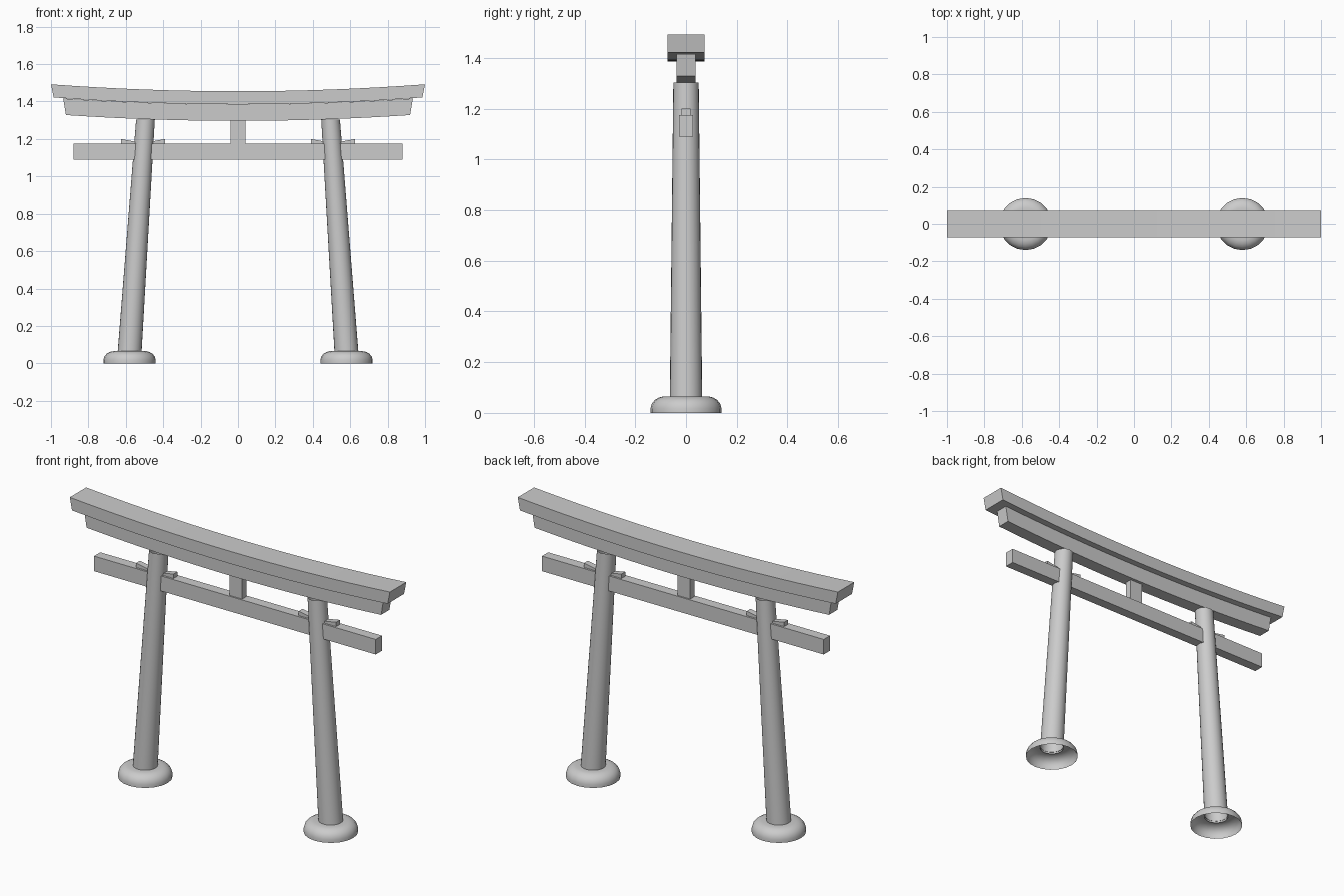
import bpy, math

if "Cube" in bpy.data.objects:
    bpy.data.objects.remove(bpy.data.objects["Cube"])


def make(name, verts, faces, smooth=False):
    me = bpy.data.meshes.new(name)
    me.from_pydata(verts, [], faces)
    ob = bpy.data.objects.new(name, me)
    bpy.context.collection.objects.link(ob)
    if smooth:
        bpy.ops.object.select_all(action='DESELECT')
        ob.select_set(True)
        bpy.context.view_layer.objects.active = ob
        bpy.ops.object.shade_smooth_by_angle(angle=math.radians(40))
    return ob


def prism(name, outline, depth):
    """Extrude an x-z outline (counter-clockwise from the front) over y = +-depth."""
    n = len(outline)
    verts = [(x, -depth, z) for x, z in outline] + [(x, depth, z) for x, z in outline]
    faces = [tuple(range(n)), tuple(range(2 * n - 1, n - 1, -1))]
    faces += [(i, i + n, (i + 1) % n + n, (i + 1) % n) for i in range(n)]
    return make(name, verts, faces)


def box(name, x0, x1, z0, z1, depth):
    return prism(name, [(x0, z0), (x1, z0), (x1, z1), (x0, z1)], depth)


def tube(name, rings, sides):
    """Open surface through rings of (centre x, z, radius), bottom to top."""
    verts = [(x + r * math.cos(2 * math.pi * i / sides), r * math.sin(2 * math.pi * i / sides), z)
             for x, z, r in rings for i in range(sides)]
    faces = [(k * sides + i, k * sides + (i + 1) % sides,
              (k + 1) * sides + (i + 1) % sides, (k + 1) * sides + i)
             for k in range(len(rings) - 1) for i in range(sides)]
    return make(name, verts, faces, True)


def curved_beam(name, low_x, top_x, low, top, rise, depth, seg=16):
    """Beam sagging in the middle: low/top are the middle heights."""
    n = 2 * seg + 2
    verts, faces = [], []
    for i in range(seg + 1):
        t = 2 * i / seg - 1
        for hx, z, y in ((low_x, low, -depth), (low_x, low, depth),
                         (top_x, top, depth), (top_x, top, -depth)):
            verts.append((t * hx, y, z + rise * t * t))
    for i in range(seg):
        a, b = 4 * i, 4 * i + 4
        faces += [(a + j, b + j, b + (j + 1) % 4, a + (j + 1) % 4)[::-1] for j in range(4)]
    faces += [(0, 1, 2, 3), (4 * seg + 3, 4 * seg + 2, 4 * seg + 1, 4 * seg)]
    ob = make(name, verts, faces)
    ob.data.validate()
    return ob


# Curved top rail and the narrower lintel under it
beams = [curved_beam("top_rail", 0.986, 1.0, 1.385, 1.455, 0.037, 0.073),
         curved_beam("upper_lintel", 0.92, 0.935, 1.297, 1.385, 0.031, 0.037)]

# Consistent outward normals on the beams
import bmesh
for ob in beams:
    bm = bmesh.new()
    bm.from_mesh(ob.data)
    bmesh.ops.recalc_face_normals(bm, faces=bm.faces)
    bm.to_mesh(ob.data)
    bm.free()

# Straight tie beam and centre strut
box("tie_beam", -0.88, 0.88, 1.09, 1.175, 0.028)
box("centre_strut", -0.04, 0.04, 1.17, 1.305, 0.02)

base_profile = [(0.14, 0.0), (0.14, 0.018), (0.135, 0.036), (0.123, 0.051),
                (0.106, 0.061), (0.088, 0.065), (0.062, 0.065)]

for side, s in (("left", -1), ("right", 1)):
    # Leaning tapered pillar
    tube(side + "_pillar", [(s * 0.58, 0.055, 0.064), (s * 0.495, 1.303, 0.05)], 24)
    # Rounded hollow foot
    tube(side + "_foot", [(s * 0.58, z, r) for r, z in base_profile], 20)
    # Wedges either side of the pillar, thick end outwards
    c = s * 0.508
    prism(side + "_wedge_a", [(c, 1.172), (c + 0.117, 1.172), (c + 0.117, 1.2), (c, 1.178)], 0.017)
    prism(side + "_wedge_b", [(c - 0.117, 1.172), (c, 1.172), (c, 1.178), (c - 0.117, 1.2)], 0.017)
